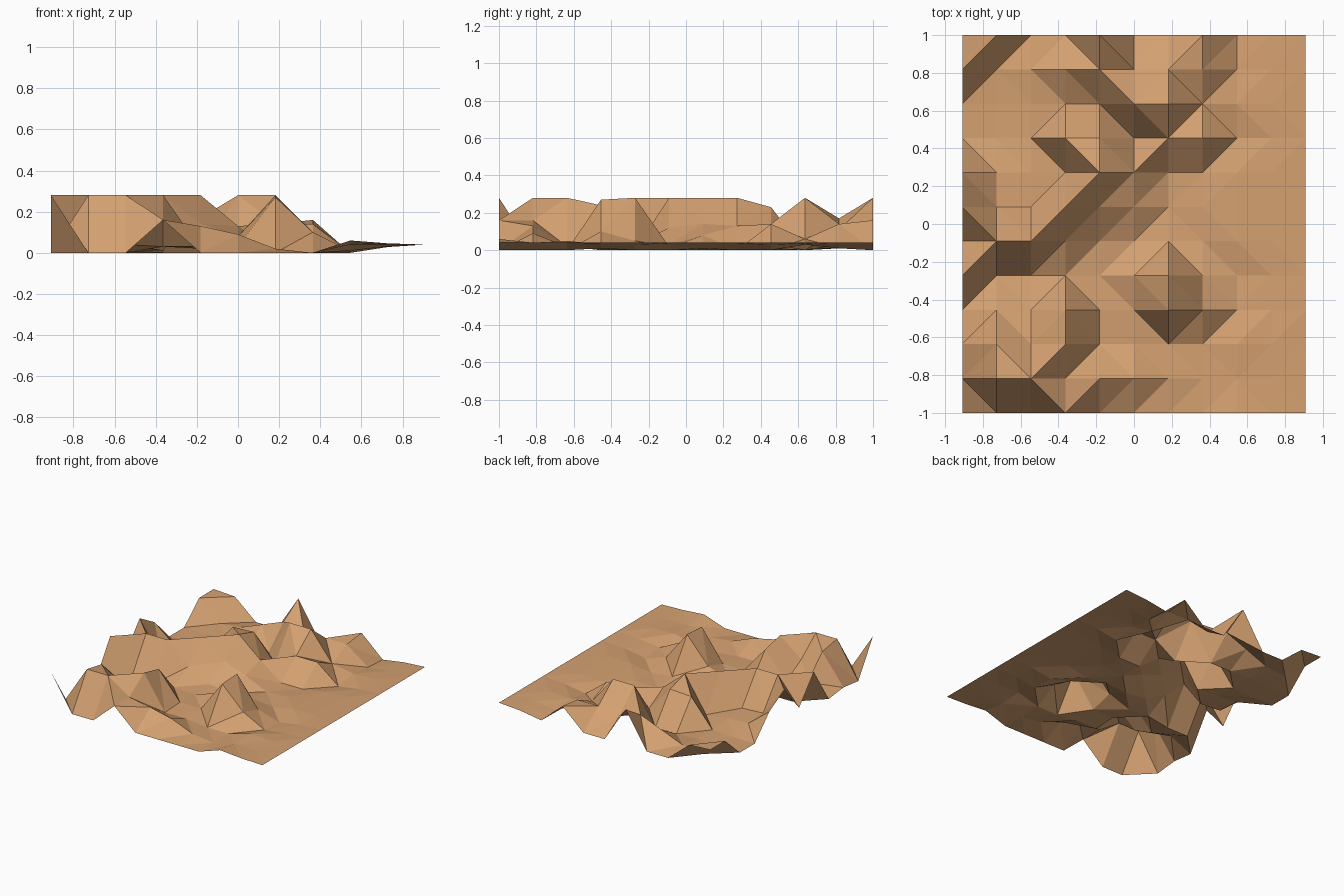
import bpy, bmesh

if "Cube" in bpy.data.objects:
    bpy.data.objects.remove(bpy.data.objects["Cube"])

CELL = 2 / 11            # terrain grid spacing
COLS, ROWS = 11, 12
EDGE = 0.04              # level of the smooth shore along +x

# ridge and valley heights in hundredths, one row per y step from the front,
# the two remaining columns run out level to the right edge
RELIEF = [
    (28, 0, 0, 16, 0, 0, 0, 0, 6),
    (0, 28, 28, 16, 13, 9, 2, 0, 4),
    (2, 25, 14, 28, 2, 2, 0, 0, 5),
    (0, 8, 4, 24, 3, 3, 27, 10, 1),
    (28, 0, 0, 3, 2, 8, 28, 5, 0),
    (7, 28, 28, 12, 3, 1, 2, 0, 3),
    (28, 5, 4, 28, 14, 8, 0, 1, 3),
    (18, 4, 3, 1, 28, 13, 0, 0, 3),
    (0, 0, 1, 22, 23, 3, 14, 14, 0),
    (0, 0, 1, 0, 0, 28, 28, 6, 3),
    (16, 1, 3, 10, 17, 11, 14, 14, 1),
    (16, 15, 0, 0, 28, 0, 0, 16, 0),
]


def height(i, j):
    row = RELIEF[j]
    if i < len(row):
        return row[i] / 100
    # shore: blend the last relief column out to the level edge
    return EDGE + (0.3 * (row[-1] / 100 - EDGE) if i == len(row) else 0)


# open faceted terrain sheet
bm = bmesh.new()
grid = [[bm.verts.new(((i - (COLS - 1) / 2) * CELL,
                       (j - (ROWS - 1) / 2) * CELL,
                       height(i, j)))
         for i in range(COLS)] for j in range(ROWS)]
for j in range(ROWS - 1):
    for i in range(COLS - 1):
        bm.faces.new((grid[j][i], grid[j][i + 1],
                      grid[j + 1][i + 1], grid[j + 1][i]))

# split along the shorter diagonal so peaks and ridges stay crisp
bmesh.ops.triangulate(bm, faces=bm.faces[:], quad_method='SHORT_EDGE')
mesh = bpy.data.meshes.new("terrain")
bm.to_mesh(mesh)
bm.free()

terrain = bpy.data.objects.new("terrain", mesh)
bpy.context.collection.objects.link(terrain)

# sandy earth colour
earth = bpy.data.materials.new("earth")
earth.diffuse_color = (0.66, 0.355, 0.165, 1)
earth.use_nodes = True
earth.node_tree.nodes["Principled BSDF"].inputs["Base Color"].default_value = earth.diffuse_color
mesh.materials.append(earth)
